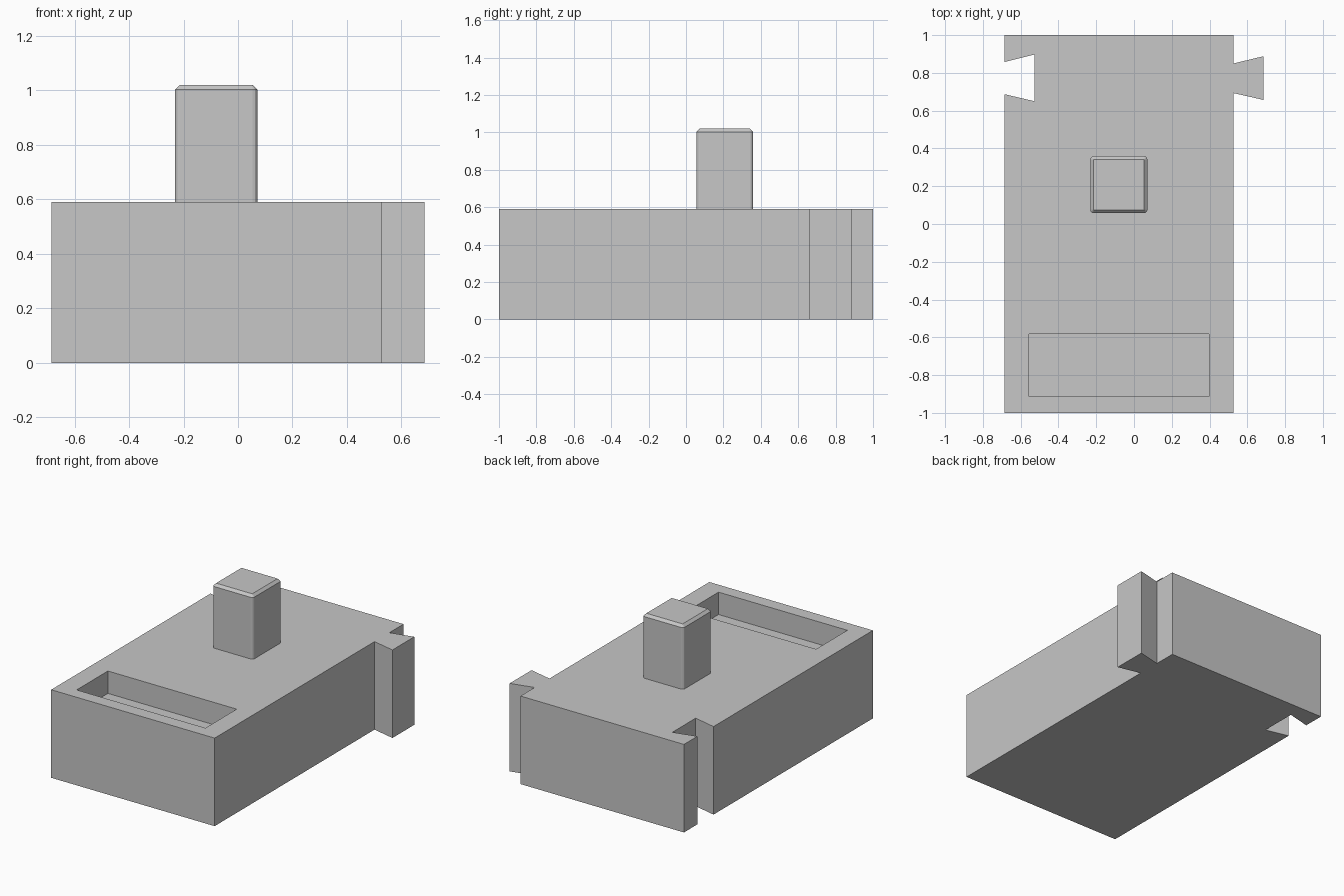
import bpy, bmesh

if "Cube" in bpy.data.objects:
    bpy.data.objects.remove(bpy.data.objects["Cube"])

grey = bpy.data.materials.new("grey")
grey.diffuse_color = (0.57, 0.57, 0.57, 1)
grey.use_nodes = True
grey.node_tree.nodes["Principled BSDF"].inputs["Base Color"].default_value = grey.diffuse_color


def prism(name, outline, z0, z1):
    """Extrude a closed counter-clockwise xy outline from z0 to z1."""
    bm = bmesh.new()
    base = bm.faces.new([bm.verts.new((x, y, z0)) for x, y in outline])
    ext = bmesh.ops.extrude_face_region(bm, geom=[base], use_keep_orig=True)
    for v in ext["geom"]:
        if isinstance(v, bmesh.types.BMVert):
            v.co.z = z1
    bmesh.ops.recalc_face_normals(bm, faces=bm.faces)
    mesh = bpy.data.meshes.new(name)
    bm.to_mesh(mesh)
    bm.free()
    mesh.materials.append(grey)
    obj = bpy.data.objects.new(name, mesh)
    bpy.context.collection.objects.link(obj)
    return obj


def rect(x0, x1, y0, y1):
    return [(x0, y0), (x1, y0), (x1, y1), (x0, y1)]


LEFT, RIGHT, TOP = -0.685, 0.527, 0.59

# Block with a dovetail tab on the right and a matching slot on the left
outline = [
    (LEFT, -1), (RIGHT, -1),
    (RIGHT, 0.693), (0.685, 0.657), (0.685, 0.888), (RIGHT, 0.85),
    (RIGHT, 1), (LEFT, 1),
    (LEFT, 0.858), (-0.527, 0.897), (-0.527, 0.65), (LEFT, 0.687),
]
block = prism("block", outline, 0, TOP)

# Shallow rectangular pocket near the front
cutter = prism("pocket_cutter", rect(-0.557, 0.398, -0.913, -0.582), TOP - 0.15, TOP + 0.2)
cutter.hide_render = True
cutter.hide_viewport = True
pocket = block.modifiers.new("pocket", 'BOOLEAN')
pocket.operation = 'DIFFERENCE'
pocket.solver = 'EXACT'
pocket.object = cutter

# Square peg: rounded upright edges, chamfered top, open where it meets the block
peg = prism("peg", rect(-0.231, 0.071, 0.057, 0.359), TOP, 1.02)
bm = bmesh.new()
bm.from_mesh(peg.data)
uprights = [e for e in bm.edges if abs(e.verts[0].co.z - e.verts[1].co.z) > 0.1]
bmesh.ops.bevel(bm, geom=uprights, offset=0.018, segments=3, profile=0.5, affect='EDGES')
rim = [e for e in bm.edges if all(v.co.z > 1.019 for v in e.verts)]
bmesh.ops.bevel(bm, geom=rim, offset=0.017, segments=1, affect='EDGES')
caps = [f for f in bm.faces if all(v.co.z < TOP + 0.001 for v in f.verts)]
bmesh.ops.delete(bm, geom=caps, context='FACES')
bm.to_mesh(peg.data)
bm.free()
